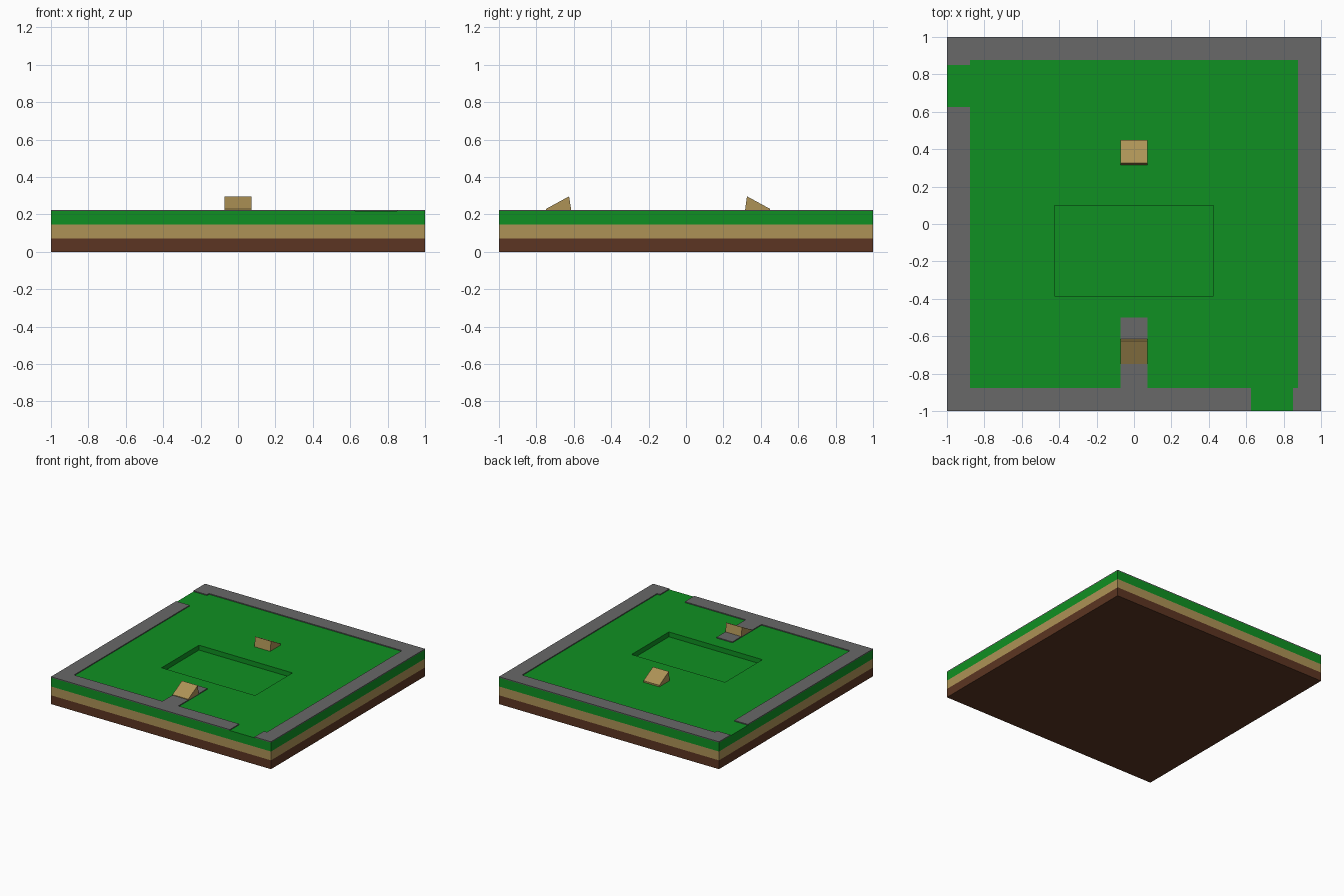
import bpy, bmesh

if "Cube" in bpy.data.objects:
    bpy.data.objects.remove(bpy.data.objects["Cube"], do_unlink=True)


def material(name, rgb):
    m = bpy.data.materials.new(name)
    m.use_nodes = True
    m.diffuse_color = (*rgb, 1)
    m.node_tree.nodes["Principled BSDF"].inputs["Base Color"].default_value = (*rgb, 1)
    return m


GRASS = material("grass green", (0.005, 0.28, 0.016))
SAND = material("sand tan", (0.42, 0.29, 0.093))
SOIL = material("soil brown", (0.107, 0.036, 0.016))
STONE = material("path grey", (0.14, 0.14, 0.14))


def finish(bm, name, mat):
    bmesh.ops.recalc_face_normals(bm, faces=bm.faces[:])
    mesh = bpy.data.meshes.new(name)
    bm.to_mesh(mesh)
    bm.free()
    mesh.materials.append(mat)
    obj = bpy.data.objects.new(name, mesh)
    bpy.context.collection.objects.link(obj)
    return obj


def prism(points, offset):
    """Extrude a closed 3D outline along an offset."""
    bm = bmesh.new()
    face = bm.faces.new([bm.verts.new(p) for p in points])
    moved = bmesh.ops.extrude_face_region(bm, geom=[face], use_keep_orig=True)["geom"]
    verts = [v for v in moved if isinstance(v, bmesh.types.BMVert)]
    bmesh.ops.translate(bm, verts=verts, vec=offset)
    bmesh.ops.recalc_face_normals(bm, faces=bm.faces[:])
    return bm


def slab(outline, z0, z1):
    return prism([(x, y, z0) for x, y in outline], (0, 0, z1 - z0))


# Ground layers
LAYER = 0.0725
TOP = 3 * LAYER
PATH_TOP = TOP + 0.0075
square = [(-1, -1), (1, -1), (1, 1), (-1, 1)]
finish(slab(square, 0, LAYER), "soil_layer", SOIL)
finish(slab(square, LAYER, 2 * LAYER), "sand_layer", SAND)

# Grass layer with a sunken rectangular basin
bm = slab(square, 2 * LAYER, TOP)
top = max(bm.faces, key=lambda f: f.calc_center_median().z)
bmesh.ops.inset_individual(bm, faces=[top], thickness=0.3)
for v in top.verts:
    v.co.x = 0.425 if v.co.x > 0 else -0.425
    v.co.y = 0.10 if v.co.y > 0 else -0.385
floor = bmesh.ops.extrude_discrete_faces(bm, faces=[top])["faces"][0]
bmesh.ops.translate(bm, verts=floor.verts[:], vec=(0, 0, -0.04))
finish(bm, "grass_layer", GRASS)

# Raised path around the rim, broken by two gaps, with a spur on the front
IN, GAP_A, GAP_B, HALF = 0.877, 0.625, 0.85, 0.072
back_path = [(-1, GAP_B), (-1, 1), (1, 1), (1, -1), (GAP_B, -1), (GAP_B, -IN),
             (IN, -IN), (IN, IN), (-IN, IN), (-IN, GAP_B)]
front_path = [(-1, GAP_A), (-1, -1), (GAP_A, -1), (GAP_A, -IN), (HALF, -IN),
              (HALF, -0.5), (-HALF, -0.5), (-HALF, -IN), (-IN, -IN), (-IN, GAP_A)]
finish(slab(back_path, TOP, PATH_TOP), "back_path", STONE)
finish(slab(front_path, TOP, PATH_TOP), "front_path", STONE)


# Ramps: steep sides face each other, slopes run outwards
def ramp(name, steep_y, direction, base):
    profile = [(0, base), (0.011, 0.297), (0.134, 0.23), (0.134, base)]
    points = [(-HALF, steep_y + direction * d, z) for d, z in profile]
    finish(prism(points, (2 * HALF, 0, 0)), name, SAND)


ramp("back_ramp", 0.315, 1, TOP)
ramp("front_ramp", -0.614, -1, PATH_TOP)
